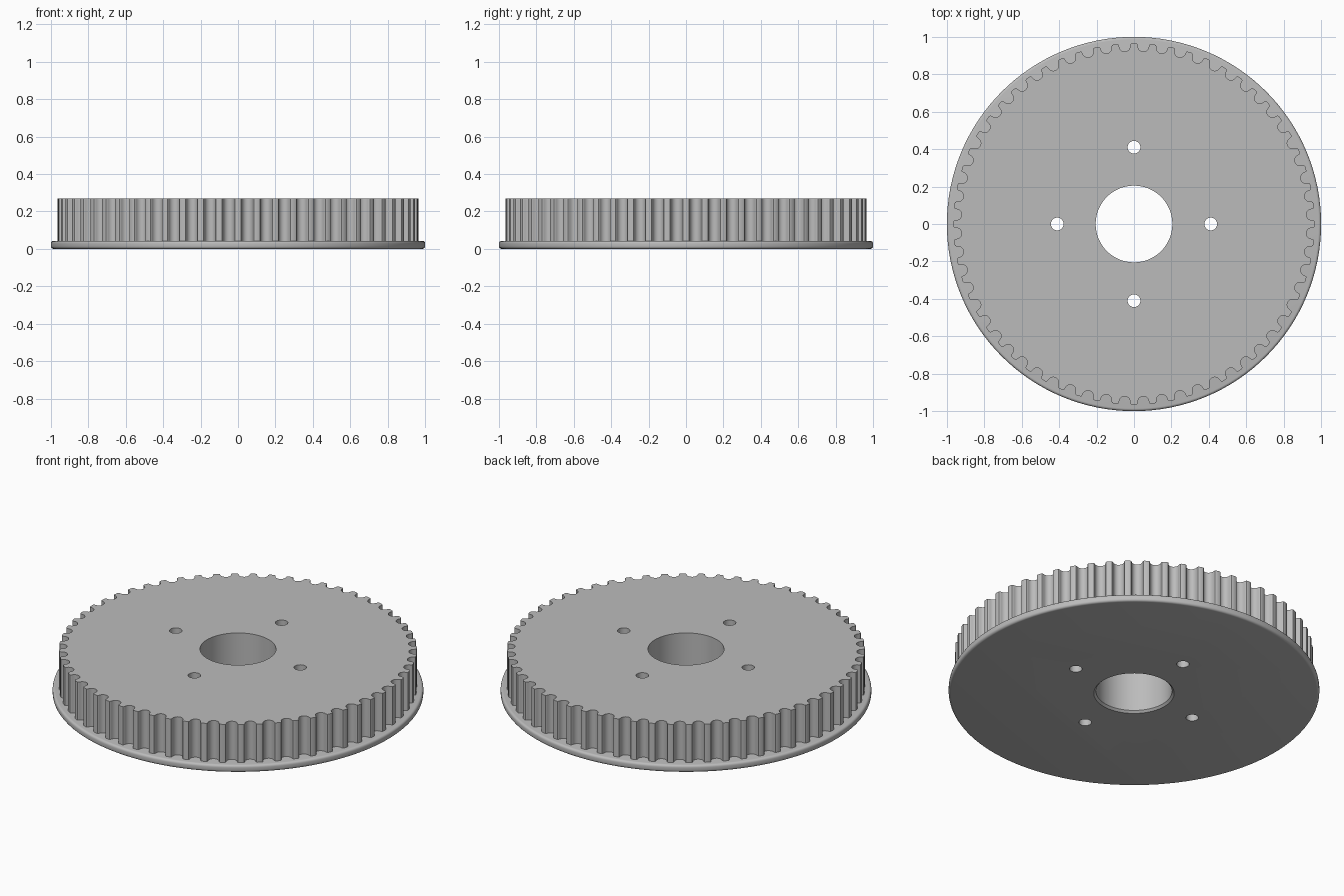
import bpy, bmesh
from math import sin, cos, pi, radians

TEETH = 60
TIP_R, GROOVE_R, DEPTH = 0.965, 0.03, 0.043
FLANGE_TOP, TOP = 0.043, 0.27
BORE_R, BOLT_R, BOLT_CIRCLE = 0.205, 0.034, 0.41

cube = bpy.data.objects.get("Cube")
if cube:
    bpy.data.objects.remove(cube)

metal = bpy.data.materials.new("grey metal")
metal.use_nodes = True
grey = (0.5, 0.5, 0.5, 1)
metal.diffuse_color = grey
metal.node_tree.nodes["Principled BSDF"].inputs["Base Color"].default_value = grey


def make_object(name, bm):
    bmesh.ops.recalc_face_normals(bm, faces=bm.faces)
    mesh = bpy.data.meshes.new(name)
    bm.to_mesh(mesh)
    bm.free()
    mesh.materials.append(metal)
    obj = bpy.data.objects.new(name, mesh)
    bpy.context.collection.objects.link(obj)
    return obj


def prism(bm, outline, z0, z1):
    face = bm.faces.new([bm.verts.new((x, y, z0)) for x, y in outline])
    new = bmesh.ops.extrude_face_region(bm, geom=[face])["geom"]
    verts = [v for v in new if isinstance(v, bmesh.types.BMVert)]
    bmesh.ops.translate(bm, verts=verts, vec=(0, 0, z1 - z0))


def circle(r, n, cx=0, cy=0):
    return [(cx + r * cos(2 * pi * i / n), cy + r * sin(2 * pi * i / n)) for i in range(n)]


# Toothed ring outline: one round groove with softened lips, repeated
lip = [(-0.039, 0), (-0.034, 0.002), (-0.031, 0.007)]
arc = [(-GROOVE_R * cos(a), DEPTH - GROOVE_R + GROOVE_R * sin(a))
       for a in (pi * i / 10 for i in range(11))]
groove = lip + arc + [(-t, d) for t, d in reversed(lip)]
outline = []
for k in range(TEETH):
    mid = 2 * pi * (k + 0.5) / TEETH
    for t, d in groove:
        a, r = mid + t / TIP_R, TIP_R - d
        outline.append((r * cos(a), r * sin(a)))
bm = bmesh.new()
prism(bm, outline, FLANGE_TOP, TOP)
gear = make_object("toothed_wheel", bm)

# Flange disc with rounded rim
bm = bmesh.new()
prism(bm, circle(1.0, 128), 0, FLANGE_TOP)
rim = [e for e in bm.edges if abs(e.verts[0].co.z - e.verts[1].co.z) < 1e-6]
bmesh.ops.bevel(bm, geom=rim, offset=0.014, segments=4, profile=0.5, affect='EDGES')
flange = make_object("flange", bm)

# Bore and four bolt holes
bm = bmesh.new()
prism(bm, circle(BORE_R, 64), -0.1, 0.4)
for k in range(4):
    a = k * pi / 2
    prism(bm, circle(BOLT_R, 32, BOLT_CIRCLE * cos(a), BOLT_CIRCLE * sin(a)), -0.1, 0.4)
holes = make_object("hole_cutter", bm)

# Slight countersink under the bore
bm = bmesh.new()
bmesh.ops.create_cone(bm, cap_ends=True, segments=64, radius1=BORE_R + 0.022,
                      radius2=BORE_R - 0.01, depth=0.032)
bmesh.ops.translate(bm, verts=bm.verts, vec=(0, 0, 0.006))
countersink = make_object("countersink_cutter", bm)


def cut(obj, cutter):
    mod = obj.modifiers.new("cut", 'BOOLEAN')
    mod.operation, mod.solver, mod.object = 'DIFFERENCE', 'EXACT', cutter
    bpy.ops.object.select_all(action='DESELECT')
    bpy.context.view_layer.objects.active = obj
    obj.select_set(True)
    bpy.ops.object.modifier_apply(modifier=mod.name)


cut(gear, holes)
cut(flange, holes)
cut(flange, countersink)
for cutter in (holes, countersink):
    bpy.data.objects.remove(cutter)
for obj in (gear, flange):
    bpy.ops.object.select_all(action='DESELECT')
    bpy.context.view_layer.objects.active = obj
    obj.select_set(True)
    bpy.ops.object.shade_smooth_by_angle(angle=radians(30))
